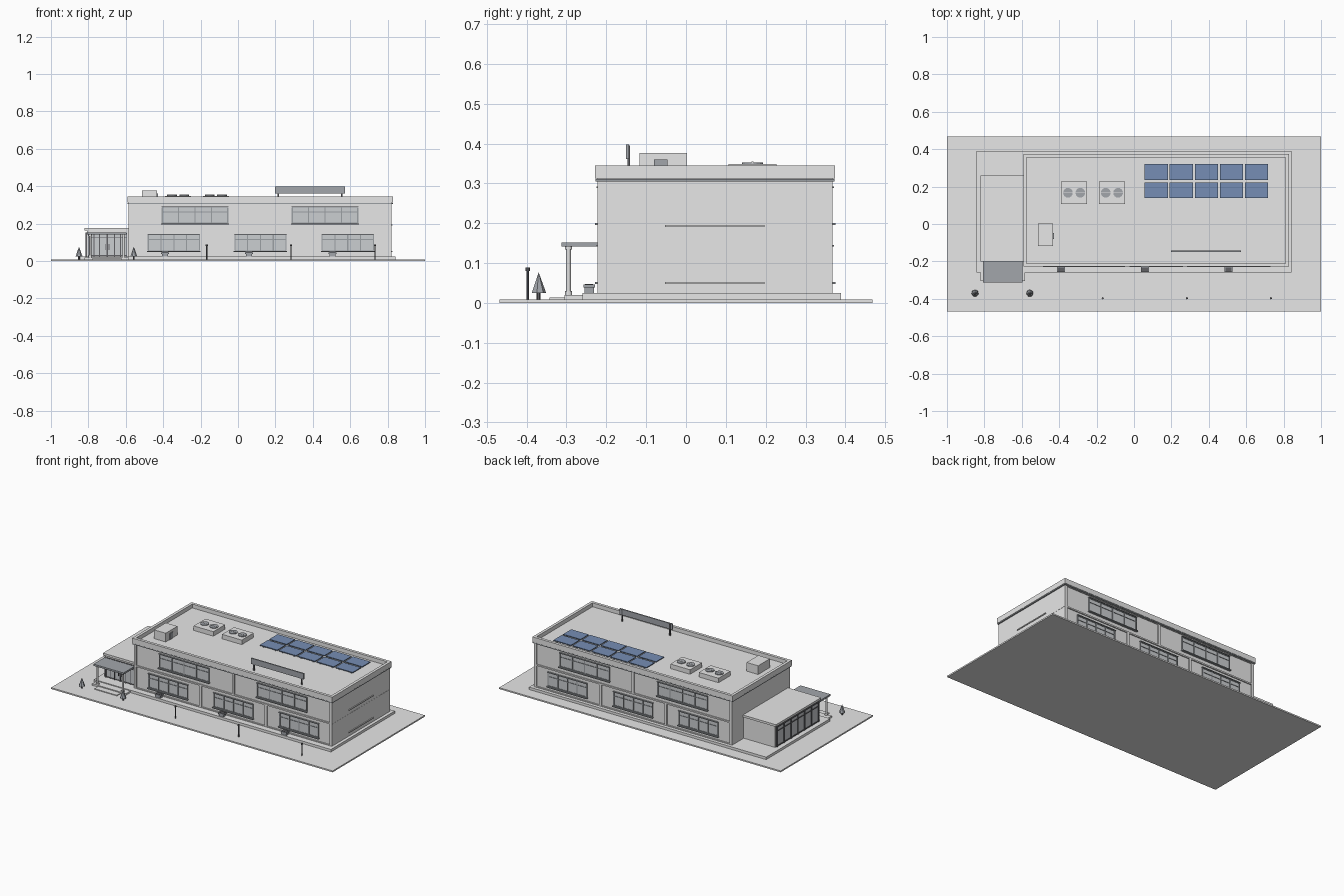
import bpy, bmesh, math
from mathutils import Matrix, Vector

if "Cube" in bpy.data.objects:
    bpy.data.objects.remove(bpy.data.objects["Cube"])


def mat(name, c):
    m = bpy.data.materials.new(name)
    m.diffuse_color = (*c, 1)
    m.use_nodes = True
    m.node_tree.nodes["Principled BSDF"].inputs["Base Color"].default_value = m.diffuse_color
    return m


LIGHT = mat("light_grey", (0.8, 0.8, 0.8))
GLASS = mat("window_glass", (0.6, 0.62, 0.64))
FRAME = mat("frame_grey", (0.33, 0.35, 0.37))
SLATE = mat("canopy_grey", (0.36, 0.38, 0.41))
SOLAR = mat("solar_blue", (0.18, 0.27, 0.46))
DARK = mat("dark_grey", (0.12, 0.12, 0.13))


class Part:
    """Collects boxes and cones into one named object."""

    def __init__(self, name, material):
        self.name, self.material, self.bm = name, material, bmesh.new()

    def box(self, x0, x1, y0, y1, z0, z1):
        mid = Vector((x0 + x1, y0 + y1, z0 + z1)) / 2
        m = Matrix.Translation(mid) @ Matrix.Diagonal((x1 - x0, y1 - y0, z1 - z0, 1))
        bmesh.ops.create_cube(self.bm, size=1, matrix=m)
        return self

    def cone(self, x, y, z0, z1, r0, r1, n=12):
        m = Matrix.Translation((x, y, (z0 + z1) / 2))
        bmesh.ops.create_cone(self.bm, cap_ends=True, segments=n, radius1=r0,
                              radius2=r1, depth=z1 - z0, matrix=m)
        return self

    def done(self):
        me = bpy.data.meshes.new(self.name)
        self.bm.to_mesh(me)
        self.bm.free()
        me.materials.append(self.material)
        ob = bpy.data.objects.new(self.name, me)
        bpy.context.collection.objects.link(ob)
        return ob


# Site
Part("ground", LIGHT).box(-1, 1, -0.468, 0.468, 0, 0.009).done()
Part("plinth", LIGHT).box(-0.842, 0.842, -0.26, 0.389, 0.009, 0.025).done()
steps = Part("entrance_steps", LIGHT)
steps.box(-0.822, -0.583, -0.305, -0.26, 0.009, 0.02)
steps.box(-0.78, -0.62, -0.343, -0.305, 0.009, 0.014).done()

# Main block with recessed front and back bays
X0, X1, Y0, Y1, ROOF = -0.585, 0.822, -0.222, 0.368, 0.32
REC = 0.007
Part("main_block", LIGHT).box(X0, X1, Y0 + REC, Y1 - REC, 0.025, ROOF).done()
piers = Part("wall_piers", LIGHT)
for ya, yb in ((Y0, Y0 + REC), (Y1 - REC, Y1)):
    for za, zb in ((0.025, 0.03), (0.163, 0.172), (0.303, ROOF)):
        piers.box(X0, X1, ya, yb, za, zb)
    for xa, xb in ((X0, -0.568), (0.806, X1)):
        piers.box(xa, xb, ya, yb, 0.03, 0.303)
    for x in (-0.112, 0.352):
        piers.box(x - 0.008, x + 0.008, ya, yb, 0.03, 0.163)
    piers.box(0.112, 0.128, ya, yb, 0.172, 0.303)
piers.done()


def ring(p, x0, x1, y0, y1, t, z0, z1):
    p.box(x0, x1, y0, y0 + t, z0, z1).box(x0, x1, y1 - t, y1, z0, z1)
    p.box(x0, x0 + t, y0 + t, y1 - t, z0, z1).box(x1 - t, x1, y0 + t, y1 - t, z0, z1)


parapet = Part("parapet", LIGHT)
ring(parapet, -0.592, 0.829, -0.228, 0.374, 0.018, 0.312, 0.345)
parapet.done()
cornice = Part("cornice", FRAME)
ring(cornice, -0.591, 0.828, -0.227, 0.373, 0.008, 0.305, 0.311)
cornice.done()

# Windows on both long sides
glass, frames, sills = Part("window_glass", GLASS), Part("window_frames", FRAME), Part("window_sills", FRAME)
WINDOWS = [(-0.23, 0.175, 0.203, 0.287), (0.465, 0.175, 0.203, 0.287)]
WINDOWS += [(x, 0.137, 0.055, 0.14) for x in (-0.343, 0.12, 0.587)]
for side, wall in ((-1, Y0 + REC), (1, Y1 - REC)):
    def out(part, xa, xb, za, zb, depth):
        part.box(xa, xb, *sorted((wall, wall + side * depth)), za, zb)
    for cx, h, za, zb in WINDOWS:
        out(glass, cx - h, cx + h, za, zb, 0.002)
        for i in range(5):
            x = cx - h + 2 * h * i / 4
            out(frames, x - 0.003, x + 0.003, za, zb, 0.006)
        for z in (za, za + 0.7 * (zb - za), zb):
            out(frames, cx - h, cx + h, z - 0.002, z + 0.002, 0.005)
        out(sills, cx - h - 0.006, cx + h + 0.006, za - 0.008, za - 0.002, 0.014)
        out(sills, cx - h - 0.004, cx + h + 0.004, zb + 0.001, zb + 0.005, 0.01)
glass.done()
frames.done()
sills.done()

# Slim ledges on the end wall
ledges = Part("end_ledges", LIGHT)
for z in (0.05, 0.193):
    ledges.box(X1 - 0.002, X1 + 0.005, -0.053, 0.197, z - 0.003, z + 0.003)
ledges.box(X1, X1 + 0.001, Y0, Y1, 0.165, 0.167)
ledges.done()

# Entrance wing
Part("wing_block", LIGHT).box(-0.808, -0.585, -0.192, 0.25, 0.025, 0.165).done()
Part("wing_roof", LIGHT).box(-0.82, -0.585, -0.2, 0.258, 0.163, 0.177).done()
wg, wf = Part("wing_glass", GLASS), Part("wing_mullions", DARK)
wg.box(-0.811, -0.808, -0.185, 0.235, 0.03, 0.15)
wg.box(-0.8, -0.595, -0.195, -0.192, 0.03, 0.15)
for i in range(7):
    y = -0.185 + 0.07 * i
    wf.box(-0.815, -0.808, y - 0.004, y + 0.004, 0.025, 0.152)
for z in (0.03, 0.125, 0.15):
    wf.box(-0.814, -0.808, -0.185, 0.235, z - 0.003, z + 0.003)
    wf.box(-0.8, -0.595, -0.197, -0.192, z - 0.002, z + 0.002)
for x in (-0.8, -0.77, -0.74, -0.702, -0.698, -0.66, -0.628, -0.595):
    wf.box(x - 0.002, x + 0.002, -0.198, -0.192, 0.025, 0.15)
wf.box(-0.712, -0.708, -0.202, -0.198, 0.06, 0.09)
wf.box(-0.692, -0.688, -0.202, -0.198, 0.06, 0.09)
wg.done()
wf.done()

# Canopy on two posts
Part("canopy", SLATE).box(-0.808, -0.595, -0.312, -0.2, 0.141, 0.152).done()
posts = Part("canopy_posts", LIGHT)
for x in (-0.79, -0.612):
    posts.cone(x, -0.295, 0.02, 0.142, 0.006, 0.006)
    posts.cone(x, -0.295, 0.02, 0.03, 0.009, 0.009)
    posts.cone(x, -0.295, 0.134, 0.142, 0.009, 0.009)
posts.done()

# Roof equipment
units, fans = Part("air_units", LIGHT), Part("unit_fans", SLATE)
for x in (-0.32, -0.118):
    units.box(x - 0.07, x + 0.07, 0.107, 0.227, ROOF, 0.349)
    for dx in (-0.033, 0.033):
        fans.cone(x + dx, 0.167, 0.347, 0.353, 0.026, 0.026, 16)
        units.box(x + dx - 0.026, x + dx + 0.026, 0.165, 0.169, 0.35, 0.3545)
units.done()
fans.done()
Part("stair_house", LIGHT).box(-0.514, -0.432, -0.117, 0.002, ROOF, 0.376).done()
Part("stair_door", SLATE).box(-0.433, -0.428, -0.08, -0.047, ROOF, 0.36).done()

panels, rails = Part("solar_panels", SOLAR), Part("solar_rails", FRAME)
for ya, yb in ((0.14, 0.222), (0.236, 0.32)):
    for i in range(5):
        x = 0.057 + 0.134 * i
        panels.box(x, x + 0.124, ya, yb, 0.329, 0.334)
        for dx in (0.02, 0.104):
            rails.box(x + dx - 0.003, x + dx + 0.003, ya + 0.008, yb - 0.008, ROOF, 0.329)
panels.done()
rails.done()

# Roof sign board
Part("sign_board", SLATE).box(0.197, 0.572, -0.151, -0.143, 0.361, 0.398).done()
legs = Part("sign_legs", DARK)
for x in (0.215, 0.554):
    legs.box(x - 0.004, x + 0.004, -0.147, -0.141, ROOF, 0.395)
legs.done()

# Planters, trees and lamp posts
boxes, soil = Part("planters", SLATE), Part("planter_soil", DARK)
for x in (-0.39, 0.058, 0.505):
    boxes.box(x - 0.016, x + 0.016, -0.255, -0.231, 0.025, 0.038)
    boxes.box(x - 0.021, x + 0.021, -0.257, -0.229, 0.038, 0.046)
    soil.box(x - 0.017, x + 0.017, -0.253, -0.233, 0.044, 0.048)
boxes.done()
soil.done()
trees, trunks = Part("trees", SLATE), Part("tree_trunks", DARK)
for x in (-0.85, -0.557):
    trunks.cone(x, -0.37, 0.009, 0.027, 0.005, 0.005, 6)
    trees.cone(x, -0.37, 0.025, 0.077, 0.019, 0, 7)
trees.done()
trunks.done()
lamps = Part("lamp_posts", DARK)
for x in (-0.167, 0.283, 0.732):
    lamps.cone(x, -0.397, 0.009, 0.082, 0.0035, 0.0035, 8)
    lamps.cone(x, -0.397, 0.08, 0.089, 0.006, 0.006, 8)
lamps.done()
